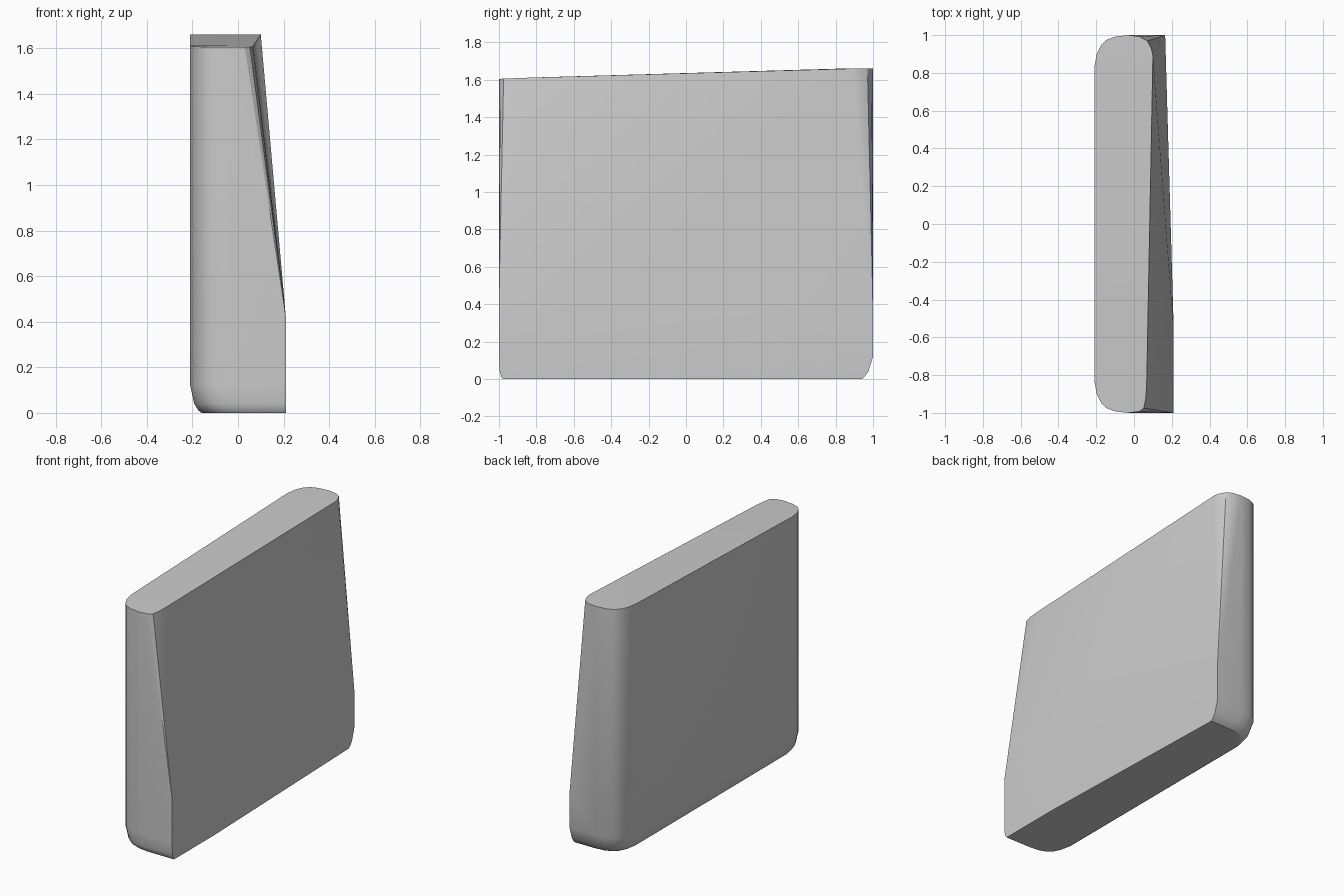
import bpy, bmesh, math

if "Cube" in bpy.data.objects:
    bpy.data.objects.remove(bpy.data.objects["Cube"])

# half outline of the slab: rounded left corner, as (x, distance from centre in y)
CORNER = [(-0.21, 0.83), (-0.197, 0.90), (-0.175, 0.945),
          (-0.145, 0.975), (-0.10, 0.992), (-0.03, 1.0)]


def top_z(y):
    return min(1.66, 1.605 + 0.055 * (y + 1) / 1.38)


points = []

# top rim, sloping down towards the front
for s in (-1, 1):
    points += [(x, s * d, top_z(s * d)) for x, d in CORNER]
for x, y in [(0.03, -0.992), (0.052, -0.975), (0.063, -0.92), (0.067, -0.85),
             (0.03, 0.992), (0.07, 0.97), (0.092, 0.93), (0.10, 0.89)]:
    points.append((x, y, top_z(y)))

# lower rings, drawn in towards the base: z, left inset, front inset, back inset
for z, left, front, back in [(0.12, 0, 0, 0), (0.04, 0.018, 0.004, 0.025),
                             (0.012, 0.035, 0.012, 0.045), (0.0, 0.05, 0.022, 0.06)]:
    for s, inset in ((-1, front), (1, back)):
        points += [(x + left, s * (d - inset), z) for x, d in CORNER]
    # sharp right edge
    points += [(0.21, -1 + front, z), (0.21, -0.55, z), (0.165, 1 - back, z)]

# crease where the right side starts to lean in
points += [(0.21, -1, 0.42), (0.21, -0.55, 0.42), (0.165, 1, 0.36)]

# slab skin
bm = bmesh.new()
for p in points:
    bm.verts.new(p)
res = bmesh.ops.convex_hull(bm, input=bm.verts[:])
loose = [v for v in bm.verts if not v.link_faces]
bmesh.ops.delete(bm, geom=loose, context='VERTS')
bmesh.ops.dissolve_limit(bm, angle_limit=math.radians(0.5),
                         verts=bm.verts[:], edges=bm.edges[:])
bmesh.ops.recalc_face_normals(bm, faces=bm.faces[:])

mesh = bpy.data.meshes.new("leaning_slab")
bm.to_mesh(mesh)
bm.free()
slab = bpy.data.objects.new("leaning_slab", mesh)
bpy.context.collection.objects.link(slab)
bpy.context.view_layer.objects.active = slab
slab.select_set(True)
bpy.ops.object.shade_smooth_by_angle(angle=math.radians(30))
